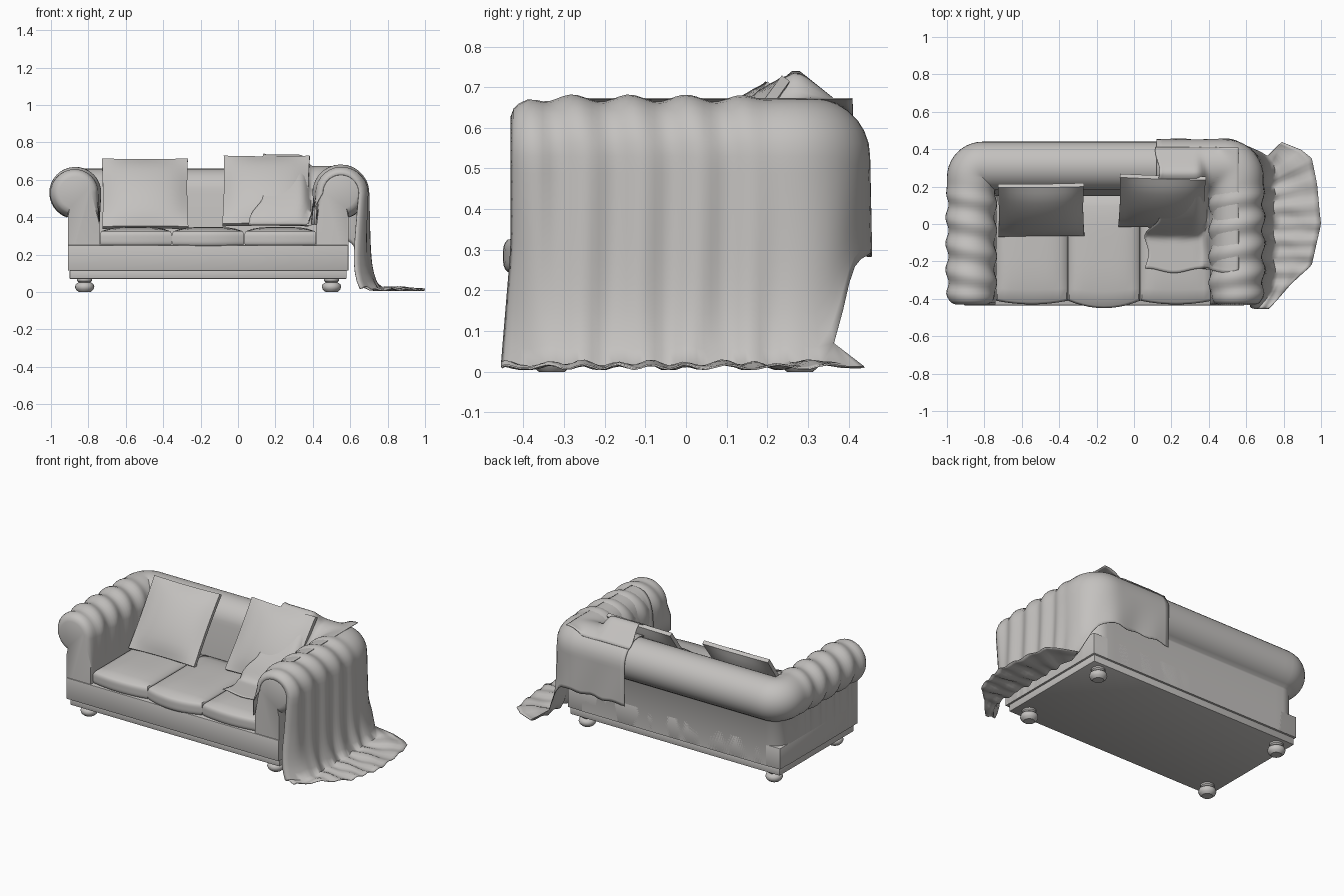
import bpy, bmesh, math
from mathutils import Vector, Matrix

if "Cube" in bpy.data.objects:
    bpy.data.objects.remove(bpy.data.objects["Cube"])

mat = bpy.data.materials.new("warm_grey_fabric")
mat.use_nodes = True
COLOR = (0.55, 0.535, 0.52, 1)
mat.diffuse_color = COLOR
mat.node_tree.nodes["Principled BSDF"].inputs["Base Color"].default_value = COLOR

MID = -0.16               # sofa centre in x
ARM_X, BACK_Y = 0.55, 0.31  # centre lines of the rolled arm and back
FRONT, ROLL_Z, ROLL_R, CORNER = -0.43, 0.53, 0.13, 0.06


def clamp(t):
    return max(0.0, min(1.0, t))


def smooth(a, b, t):
    t = clamp((t - a) / (b - a))
    return t * t * (3 - 2 * t)


def interp(pts, t):
    for (a, p), (b, q) in zip(pts, pts[1:]):
        if t <= b:
            return p + (q - p) * clamp((t - a) / (b - a))
    return pts[-1][1]


def finish(name, bm, angle=40):
    bmesh.ops.remove_doubles(bm, verts=bm.verts, dist=0.0004)
    bmesh.ops.recalc_face_normals(bm, faces=bm.faces)
    me = bpy.data.meshes.new(name)
    bm.to_mesh(me)
    bm.free()
    me.materials.append(mat)
    ob = bpy.data.objects.new(name, me)
    bpy.context.collection.objects.link(ob)
    bpy.ops.object.select_all(action='DESELECT')
    ob.select_set(True)
    bpy.context.view_layer.objects.active = ob
    bpy.ops.object.shade_smooth_by_angle(angle=math.radians(angle))
    return ob


def loft(name, rings, closed=False, caps=False, angle=40):
    bm = bmesh.new()
    rows = [[bm.verts.new(p) for p in r] for r in rings]
    n = len(rows[0])
    for a, b in zip(rows, rows[1:]):
        for i in range(n if closed else n - 1):
            j = (i + 1) % n
            bm.faces.new((a[i], a[j], b[j], b[i]))
    if caps:
        bm.faces.new(rows[0])
        bm.faces.new(rows[-1])
    return finish(name, bm, angle)


def box(name, lo, hi, bevel):
    bm = bmesh.new()
    bmesh.ops.create_cube(bm, size=1)
    for v in bm.verts:
        v.co = [l + (c + 0.5) * (h - l) for l, h, c in zip(lo, hi, v.co)]
    bmesh.ops.bevel(bm, geom=bm.edges[:], offset=bevel, segments=2, affect='EDGES', profile=0.5)
    return finish(name, bm)


def half_path(x_end):
    """Stations (x, y, outward x, outward y) along the arm, round the corner, along the back."""
    y0 = BACK_Y - CORNER
    ys = [FRONT, FRONT + 0.008, FRONT + 0.02, FRONT + 0.04]
    ys += [FRONT + 0.06 + (y0 - FRONT - 0.06) * i / 36 for i in range(37)]
    out = [(ARM_X, y, 1, 0) for y in ys]
    for i in range(1, 11):
        c, s = math.cos(i * math.pi / 20), math.sin(i * math.pi / 20)
        out.append((ARM_X - CORNER + CORNER * c, y0 + CORNER * s, c, s))
    xs = ARM_X - CORNER
    out += [(xs + (x_end - xs) * i / 12, BACK_Y, 0, 1) for i in range(1, 13)]
    return out


def roll_radius(y, ny, a):
    """Roll radius: rounded at the arm front, with slanted tufts along the arm."""
    r = ROLL_R - 0.045 * (1 - math.sqrt(1 - (1 - clamp((y - FRONT) / 0.07)) ** 2))
    tuft = smooth(FRONT, FRONT + 0.1, y) * (1 - smooth(0.1, 0.24, y)) * (1 - ny)
    return r + 0.009 * tuft * math.sin(math.tau * y / 0.14 + a)


# Rolled arms and back as one continuous wall
def wall_ring(st):
    x, y, nx, ny = st
    prof = [(-0.13 - 0.03 * ny, 0.12), (-0.13 - 0.03 * ny, 0.36)]
    for i in range(23):
        a = math.pi - i * math.radians(250) / 22
        r = roll_radius(y, ny, a)
        prof.append((r * math.cos(a), ROLL_Z + r * math.sin(a)))
    prof += [(0.04, 0.40), (0.04, 0.115)]
    return [(x + nx * o, y + ny * o, z) for o, z in prof]


right = [wall_ring(s) for s in half_path(MID)]
left = [[(2 * MID - x, y, z) for x, y, z in r] for r in reversed(right[:-1])]
loft("rolled_arms_and_back", right + left, closed=True, caps=True, angle=50)

# Seat box, plinth and bun feet
box("seat_base", (-0.91, -0.435, 0.115), (0.59, 0.35, 0.25), 0.004)
box("plinth", (-0.90, -0.41, 0.07), (0.58, 0.34, 0.115), 0.004)
foot = [(0, 0), (0.032, 0), (0.046, 0.012), (0.052, 0.027), (0.047, 0.042), (0.032, 0.052),
        (0.04, 0.06), (0.04, 0.075), (0, 0.075)]
for side, fx in (("right", -0.82), ("left", 0.50)):
    for end, fy in (("front", -0.33), ("back", 0.28)):
        loft(f"{end}_{side}_foot", [[(fx + r * math.cos(math.tau * i / 20),
             fy + r * math.sin(math.tau * i / 20), z) for r, z in foot] for i in range(21)])


# Crowned seat cushions
def seat_cushion(name, cx, bulge):
    bm = bmesh.new()
    bmesh.ops.create_cube(bm, size=2)
    bmesh.ops.subdivide_edges(bm, edges=bm.edges[:], cuts=9, use_grid_fill=True)
    for v in bm.verts:
        x, y, z = v.co
        crown = (1 - x ** 4) * (1 - y ** 4)
        edge = 1 - 0.04 * abs(z) ** 4
        top = 0.325 + 0.022 * crown
        front = -bulge * (1 - x * x) * clamp(-y) ** 4
        v.co = (cx + 0.192 * x * edge, -0.125 + 0.285 * y * edge + front,
                0.245 + (top - 0.245) * (z + 1) / 2)
    return finish(name, bm, 50)


for name, k, bulge in (("right", -1, 0.02), ("middle", 0, 0.04), ("left", 1, 0.02)):
    seat_cushion(name + "_seat_cushion", MID + k * 0.386, bulge)


# Leaning throw pillows: puffed square with a flat rim
def pillow(name, centre, yaw):
    bm = bmesh.new()
    bmesh.ops.create_cube(bm, size=2)
    bmesh.ops.subdivide_edges(bm, edges=bm.edges[:], cuts=13, use_grid_fill=True)
    for v in bm.verts:
        x, y, z = v.co
        puff = max(0, (1 - x * x / 0.86)) * max(0, (1 - z * z / 0.86))
        pinch = 0.02 * ((1 - x * x) * z * z + (1 - z * z) * x * x)
        v.co = (0.23 * x * (1 - pinch), y * (0.012 + 0.05 * puff ** 0.6), 0.225 * z * (1 - pinch))
    bm.transform(Matrix.Translation(centre) @ Matrix.Rotation(yaw, 4, 'Z')
                 @ Matrix.Rotation(math.radians(-36), 4, 'X'))
    return finish(name, bm, 45)


pillow("right_pillow", Vector((-0.497, 0.075, 0.525)), 0.01)
pillow("left_pillow", Vector((0.15, 0.12, 0.54)), -0.03)

# Blanket, outer part: over the arm and corner, down to the floor and spread outwards
FLOOR_X = [(-0.43, 0.72), (-0.33, 0.83), (-0.22, 0.95), (0, 1.0), (0.15, 0.98), (0.25, 0.95)]


def drape_ring(k, st):
    x, y, nx, ny = st
    prof = [(-0.142 - 0.03 * ny, 0.36), (-0.142 - 0.02 * ny, 0.45)]
    for i in range(15):
        a = math.pi * (1 - i / 14)
        r = roll_radius(y, ny, a) + 0.011
        prof.append((r * math.cos(a), ROLL_Z + r * math.sin(a)))
    back = smooth(0.25, 0.95, ny)
    hem = 0.018 + 0.27 * back + 0.006 * math.sin(k * 1.3)
    tuck = 1 - smooth(FRONT, FRONT + 0.12, y)
    o0 = prof[-1][0]
    for i in range(1, 13):
        f = i / 12
        fold = 0.005 * f * math.sin(k * 0.75 + 2 * f)
        o = o0 + (0.01 * f + 0.05 * f ** 6) * (1 - back) - 0.06 * tuck * f + fold
        prof.append((o, ROLL_Z + (hem - ROLL_Z) * f))
    pts = [(x + nx * o, y + ny * o - 0.025 * tuck * (1 - ny) * clamp(1 - z / 0.3), z) for o, z in prof]
    px, py, pz = pts[-1]
    reach = max(0, interp(FLOOR_X, y) - px) * (1 - smooth(0.0, 0.45, ny))
    for i in range(1, 9):
        g = i / 8
        ripple = 0.008 * math.sin(math.pi * g) * math.sin(k * 0.6 + 5 * g)
        pts.append((px + reach * g, py + 0.11 * g * smooth(0, 0.3, y) * (reach > 0.01),
                    max(0.006, pz - 0.006 * g * (reach > 0.01) + ripple * (reach > 0.01))))
    return pts


def thicken(ob):
    m = ob.modifiers.new("thickness", 'SOLIDIFY')
    m.thickness = 0.004
    m.offset = 0


thicken(loft("blanket_drape", [drape_ring(k, s) for k, s in enumerate(half_path(0.12))], angle=60))


# Blanket, inner part: laid across seat, pillow and the inside of the arm
def rest_height(x, y):
    def bump(d):
        r = ROLL_R + 0.012
        return ROLL_Z + math.sqrt(r * r - d * d) if abs(d) < r else 0.35
    s = clamp((y + 0.06) / 0.33)
    lean = 0.36 + 0.385 * s ** 0.72 - 0.8 * max(0, y - 0.27)
    lean -= 0.38 * smooth(0.34, 0.5, x)
    return max(0.356, lean, bump(x - ARM_X), bump(y - BACK_Y))


NX, NY = 30, 40
grid = []
for j in range(NY + 1):
    y = -0.25 + 0.66 * j / NY
    x0 = 0.065 + 0.06 * smooth(-0.08, 0.02, y) + 0.012 * math.sin(y * 28)
    row = []
    for i in range(NX + 1):
        x = x0 + (0.56 - x0) * i / NX
        yy = y + 0.012 * math.sin(x * 22) * (1 - j / NY)
        row.append([x, yy, rest_height(x, yy)])
    grid.append(row)
for _ in range(4):  # soften the cloth between its supports
    old = [[p[2] for p in r] for r in grid]
    for j in range(1, NY):
        for i in range(1, NX):
            near = (old[j - 1][i] + old[j + 1][i] + old[j][i - 1] + old[j][i + 1]) / 4
            grid[j][i][2] = max(old[j][i] - 0.01, (old[j][i] + near) / 2)
thicken(loft("blanket_fold", grid, angle=70))
